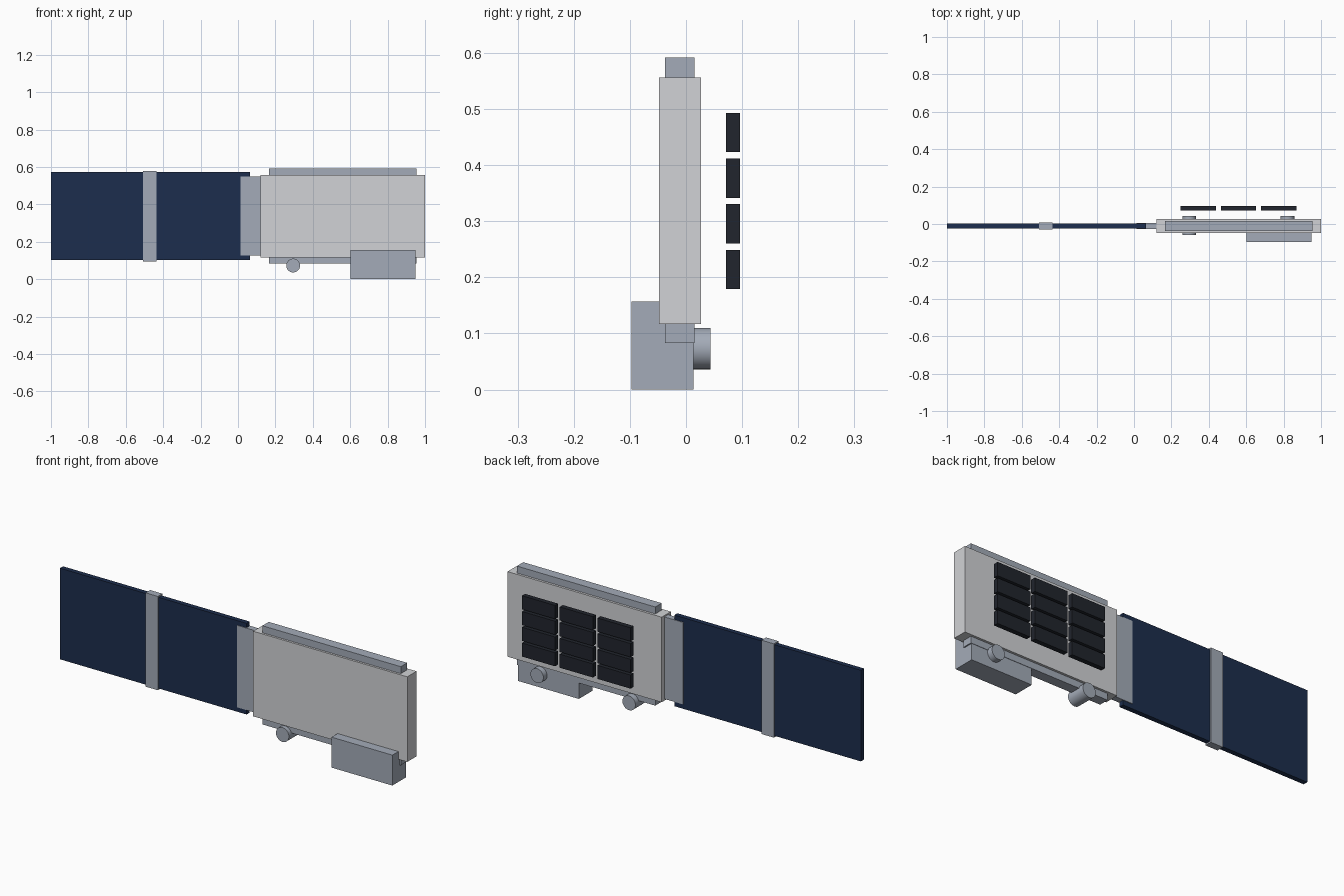
import bpy, bmesh
from math import radians
from mathutils import Matrix, Vector

if "Cube" in bpy.data.objects:
    bpy.data.objects.remove(bpy.data.objects["Cube"])


def material(name, rgb):
    m = bpy.data.materials.new(name)
    m.diffuse_color = (*rgb, 1)
    m.use_nodes = True
    m.node_tree.nodes["Principled BSDF"].inputs["Base Color"].default_value = m.diffuse_color
    return m


NAVY = material("navy", (0.012, 0.027, 0.074))
BLACK = material("black", (0.015, 0.018, 0.026))
LIGHT = material("light_grey", (0.64, 0.65, 0.67))
METAL = material("blue_grey", (0.37, 0.41, 0.48))


def finish(name, bm, mat):
    mesh = bpy.data.meshes.new(name)
    bm.to_mesh(mesh)
    bm.free()
    mesh.materials.append(mat)
    ob = bpy.data.objects.new(name, mesh)
    bpy.context.collection.objects.link(ob)
    return ob


def box(name, x, y, z, mat):
    """Box from (min, max) pairs on each axis, origin at its centre."""
    bm = bmesh.new()
    bmesh.ops.create_cube(bm, size=1)
    bmesh.ops.scale(bm, vec=[b - a for a, b in (x, y, z)], verts=bm.verts)
    ob = finish(name, bm, mat)
    ob.location = Vector([(a + b) / 2 for a, b in (x, y, z)])
    return ob


def pin(name, x, z, y0, y1, r):
    """Cylinder lying along y."""
    bm = bmesh.new()
    bmesh.ops.create_cone(bm, cap_ends=True, segments=32, radius1=r, radius2=r,
                          depth=y1 - y0, matrix=Matrix.Rotation(radians(90), 4, 'X'))
    ob = finish(name, bm, METAL)
    ob.location = (x, (y0 + y1) / 2, z)
    bpy.context.view_layer.objects.active = ob
    ob.select_set(True)
    bpy.ops.object.shade_smooth_by_angle(angle=radians(30))
    ob.select_set(False)


def around(half, c=-0.0105):
    return (c - half, c + half)


# Main slab with a thinner core showing above and below
box("body", (0.12, 1.0), (-0.048, 0.027), (0.117, 0.556), LIGHT)
box("body_core", (0.165, 0.955), (-0.037, 0.015), (0.083, 0.592), METAL)

# Long dark panel, its clamp band and the joint to the body
box("panel", (-1.0, 0.065), around(0.0125), (0.102, 0.572), NAVY)
box("panel_band", (-0.507, -0.437), around(0.0185), (0.095, 0.579), METAL)
box("panel_joint", (0.013, 0.125), around(0.0155), (0.126, 0.549), METAL)

# Equipment box and pins under the body
box("equipment_box", (0.602, 0.949), (-0.097, 0.013), (0, 0.157), METAL)
for i, x in enumerate((0.295, 0.82)):
    pin(f"pin_{i + 1}", x, 0.073, -0.059, 0.044, 0.037)

# Floating grid of black tiles behind the body
for col in range(3):
    for row in range(4):
        x, z = 0.249 + col * 0.2155, 0.179 + row * 0.0813
        box(f"tile_{col + 1}_{row + 1}", (x, x + 0.189), (0.071, 0.096),
            (z, z + 0.070), BLACK)
